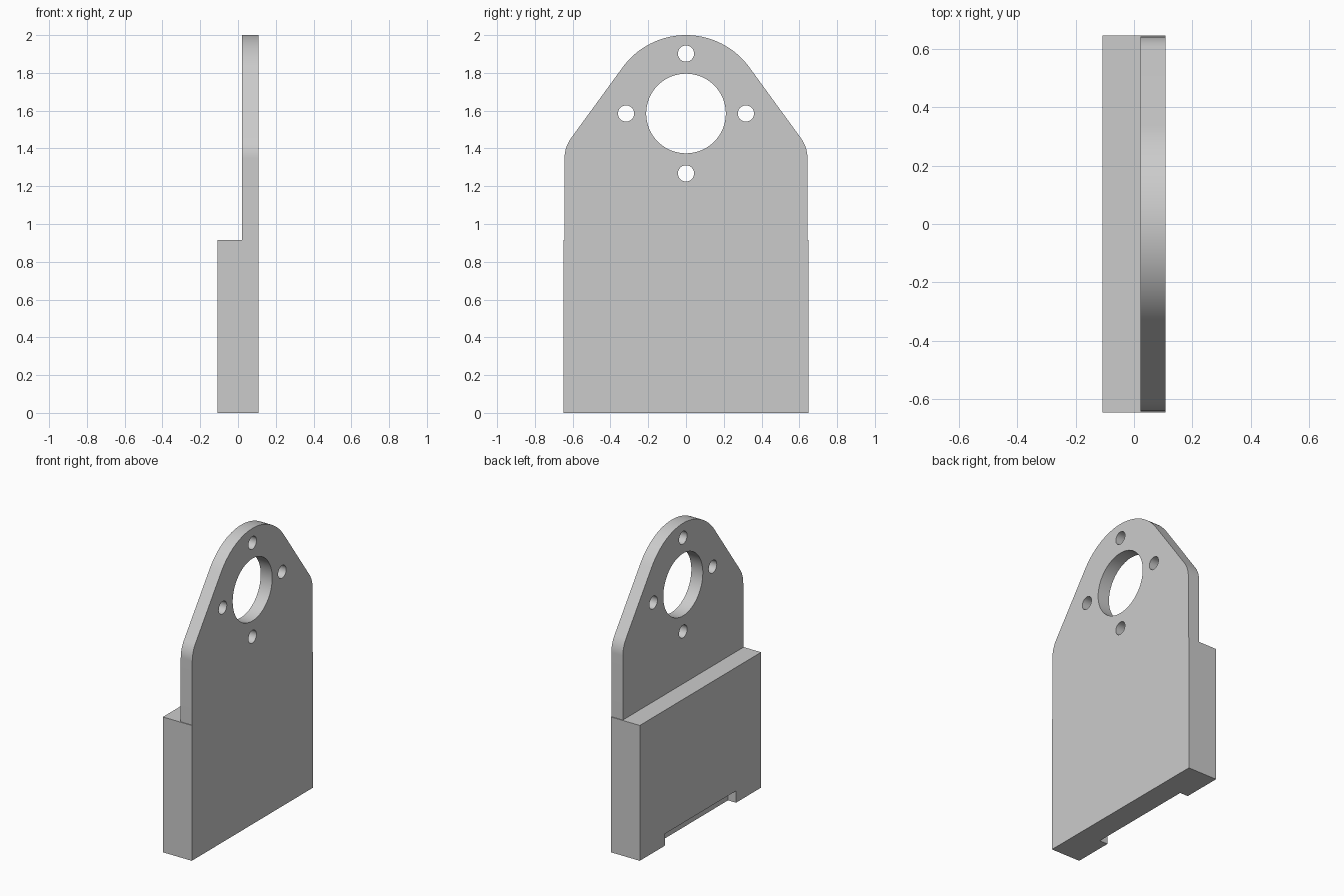
import bpy
from math import sin, cos, pi, atan2, tan

cube = bpy.data.objects.get("Cube")
if cube:
    bpy.data.objects.remove(cube, do_unlink=True)

grey = bpy.data.materials.new("light_grey")
grey.use_nodes = True
grey.diffuse_color = (0.6, 0.6, 0.6, 1)
grey.node_tree.nodes["Principled BSDF"].inputs["Base Color"].default_value = (0.6, 0.6, 0.6, 1)

HALF_X = 0.108      # half of the block thickness
BLOCK_TOP = 0.915
PLATE_Y = 0.643     # half width of the plate
HUB_Z, HUB_R = 1.585, 0.415


def arc(cy, cz, r, start, end, n):
    return [(cy + r * cos(start + (end - start) * i / n),
             cz + r * sin(start + (end - start) * i / n)) for i in range(n + 1)]


def box(name, lo, hi):
    bpy.ops.mesh.primitive_cube_add(size=1, location=[(a + b) / 2 for a, b in zip(lo, hi)])
    obj = bpy.context.object
    obj.name = name
    obj.scale = [b - a for a, b in zip(lo, hi)]
    bpy.ops.object.transform_apply(location=True, scale=True)
    obj.data.materials.append(grey)
    return obj


def extruded_plate(name, loops, x0, x1):
    """Solid from closed (y, z) loops; inner loops become holes."""
    curve = bpy.data.curves.new(name, "CURVE")
    curve.dimensions = "2D"
    curve.fill_mode = "BOTH"
    curve.extrude = (x1 - x0) / 2
    for loop in loops:
        spline = curve.splines.new("POLY")
        spline.points.add(len(loop) - 1)
        for point, (y, z) in zip(spline.points, loop):
            point.co = (y, z, 0, 1)
        spline.use_cyclic_u = True
    obj = bpy.data.objects.new(name, curve)
    bpy.context.collection.objects.link(obj)
    obj.location.x = (x0 + x1) / 2
    obj.rotation_euler = (pi / 2, 0, pi / 2)
    bpy.ops.object.select_all(action="DESELECT")
    obj.select_set(True)
    bpy.context.view_layer.objects.active = obj
    bpy.ops.object.convert(target="MESH")
    obj = bpy.context.object
    bpy.ops.object.mode_set(mode="EDIT")
    bpy.ops.mesh.select_all(action="SELECT")
    bpy.ops.mesh.remove_doubles(threshold=0.0001)
    bpy.ops.mesh.normals_make_consistent(inside=False)
    bpy.ops.object.mode_set(mode="OBJECT")
    obj.data.materials.clear()
    obj.data.materials.append(grey)
    bpy.ops.object.shade_smooth_by_angle(angle=pi / 6)
    return obj


# Outline of the mounting plate: shoulder fillets and a round top joined by tangents
slope = atan2(0.59, 0.81)          # direction of the sloping edge's normal
fillet = 0.18
corner_z = HUB_Z + (HUB_R - PLATE_Y * cos(slope)) / sin(slope)
fillet_z = corner_z - fillet * tan(slope / 2)
right = [(PLATE_Y, BLOCK_TOP)] + arc(PLATE_Y - fillet, fillet_z, fillet, 0, slope, 10)
left = [(-y, z) for y, z in reversed(right)]
outline = right + arc(0, HUB_Z, HUB_R, slope, pi - slope, 40) + left

# Centre bore and four bolt holes
holes = [arc(0, HUB_Z, 0.211, 0, 2 * pi, 64)[:-1]]
for i in range(4):
    a = i * pi / 2
    holes.append(arc(0.317 * cos(a), HUB_Z + 0.317 * sin(a), 0.043, 0, 2 * pi, 32)[:-1])
extruded_plate("mounting_plate", [outline] + holes, 0.022, HALF_X)

# Base block with a shallow notch along the lower edge of its thick side
block = box("base_block", (-HALF_X, -0.648, 0), (HALF_X, 0.648, BLOCK_TOP))
cutter = box("notch_cutter", (-0.3, -0.38, -0.1), (-HALF_X + 0.06, 0.38, 0.08))
cutter.hide_render = True
cut = block.modifiers.new("notch", "BOOLEAN")
cut.operation = "DIFFERENCE"
cut.solver = "EXACT"
cut.object = cutter
bpy.ops.object.select_all(action="DESELECT")
block.select_set(True)
bpy.context.view_layer.objects.active = block
bpy.ops.object.modifier_apply(modifier="notch")
bpy.data.objects.remove(cutter, do_unlink=True)
